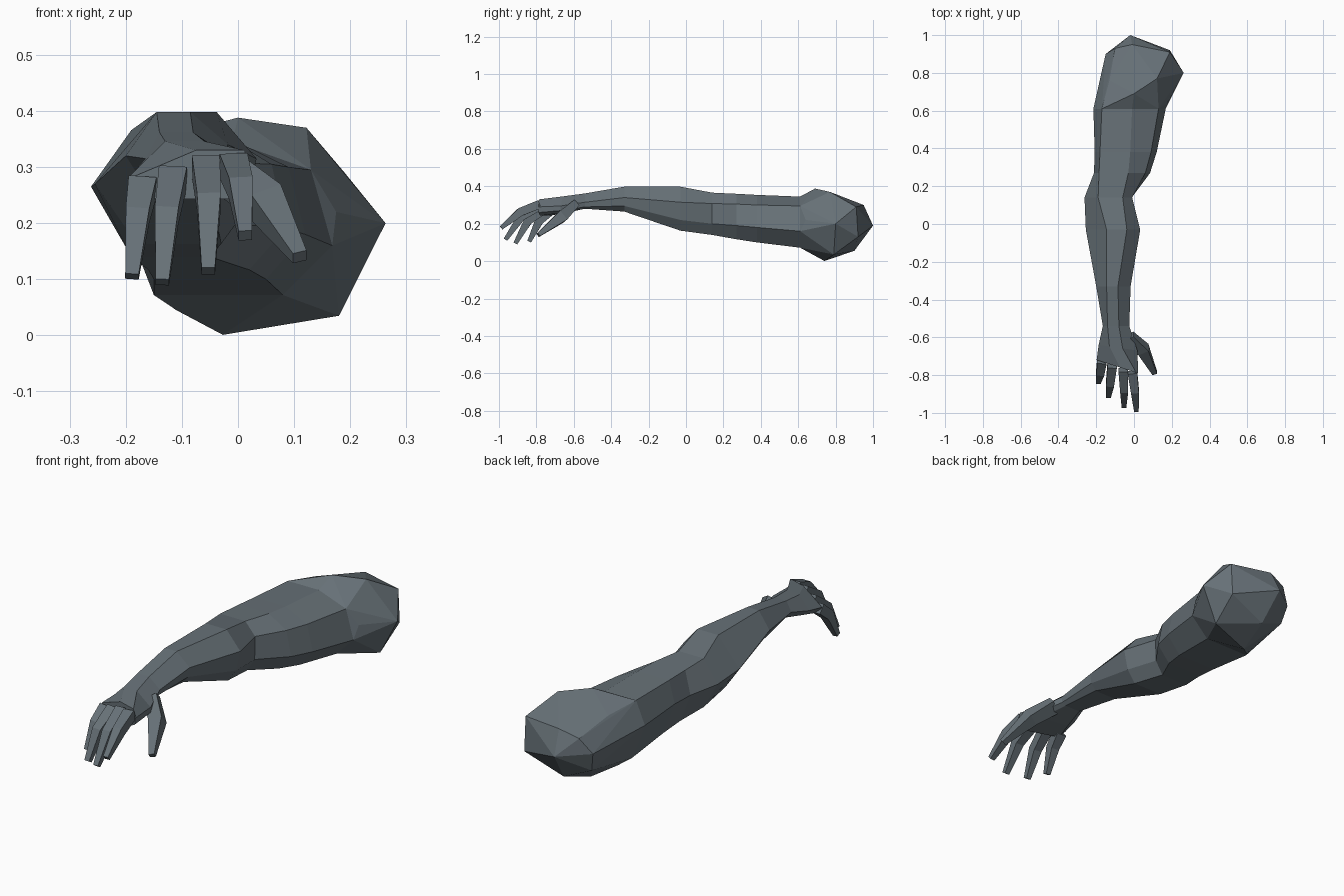
import bpy, bmesh
from mathutils import Vector

if "Cube" in bpy.data.objects:
    bpy.data.objects.remove(bpy.data.objects["Cube"])

skin = bpy.data.materials.new("slate grey")
skin.diffuse_color = (0.135, 0.165, 0.185, 1)
skin.use_nodes = True
skin.node_tree.nodes["Principled BSDF"].inputs["Base Color"].default_value = skin.diffuse_color


def finish(bm, name):
    bmesh.ops.recalc_face_normals(bm, faces=bm.faces)
    me = bpy.data.meshes.new(name)
    bm.to_mesh(me)
    bm.free()
    me.materials.append(skin)
    ob = bpy.data.objects.new(name, me)
    bpy.context.collection.objects.link(ob)
    return ob


def loft(name, rings):
    """Skin a list of equal-length point rings and cap both ends."""
    bm = bmesh.new()
    loops = [[bm.verts.new(p) for p in r] for r in rings]
    n = len(loops[0])
    for a, b in zip(loops, loops[1:]):
        for i in range(n):
            j = (i + 1) % n
            bm.faces.new((a[i], a[j], b[j], b[i]))
    bm.faces.new(loops[0])
    bm.faces.new(loops[-1])
    return finish(bm, name)


def section(y, left, right, low, top, bottom, skew=0.0):
    """Seven-sided slice: left, right and lower right (x,z); top, bottom (x1,x2,z)."""
    pts = [left, (top[0], top[2]), (top[1], top[2]), right, low,
           (bottom[1], bottom[2]), (bottom[0], bottom[2])]
    width = right[0] - left[0]
    return [(x, y + skew * (right[0] - x) / width, z) for x, z in pts]


def finger(name, path, widths, depths):
    """Tapered four-sided digit following a bent path."""
    path = [Vector(p) for p in path]
    rings = []
    for i, p in enumerate(path):
        d = (path[min(i + 1, len(path) - 1)] - path[max(i - 1, 0)]).normalized()
        side = (Vector((1, 0, 0)) - d * d.x).normalized()
        up = side.cross(d)
        w, h = widths[i] / 2, depths[i] / 2
        rings.append([p + side * w * a + up * h * b
                      for a, b in ((-1, -1), (1, -1), (1, 1), (-1, 1))])
    return loft(name, rings)


# Upper arm, elbow, forearm and palm in one sleeve
armpit = section(.61, (-.215, .24), (.13, .295), (.168, .16), (-.17, -.01, .345), (-.15, .08, .072))
loft("arm_and_palm", [
    armpit,
    section(.38, (-.208, .25), (.09, .30), (.12, .18), (-.18, -.02, .354), (-.15, .05, .10)),
    section(.27, (-.212, .25), (.06, .305), (.085, .19), (-.185, -.03, .36), (-.16, .02, .117)),
    section(.14, (-.262, .265), (-.01, .308), (-.012, .2), (-.19, -.06, .366), (-.19, -.05, .14)),
    section(-.03, (-.255, .27), (.033, .315), (.012, .22), (-.145, -.038, .398), (-.18, -.03, .163)),
    section(-.33, (-.20, .32), (-.018, .34), (-.025, .295), (-.145, -.085, .398), (-.165, -.05, .265)),
    section(-.54, (-.165, .315), (-.025, .315), (-.03, .29), (-.14, -.08, .362), (-.13, -.05, .28)),
    section(-.67, (-.187, .29), (.018, .295), (.018, .27), (-.13, -.06, .346), (-.15, -.01, .258), .03),
    section(-.79, (-.198, .278), (.022, .29), (.02, .26), (-.075, .012, .33), (-.17, -.01, .243), .07),
])

# Rounded shoulder: hull of a faceted ball blended into the end of the arm
bm = bmesh.new()
for p in armpit + [
        (-.02, 1.0, .19), (-.15, .90, .20), (-.17, .75, .25), (-.13, .76, .32),
        (0, .69, .388), (.122, .77, .37), (-.01, .95, .30), (.19, .91, .29),
        (.263, .80, .20), (.175, .64, .22), (.19, .92, .13), (.18, .79, .035),
        (-.027, .74, .001), (0, .90, .055), (-.11, .66, .045), (-.13, .88, .11),
        (-.10, .93, .27)]:
    bm.verts.new(p)
bmesh.ops.convex_hull(bm, input=bm.verts)
loose = [v for v in bm.verts if not v.link_faces]
bmesh.ops.delete(bm, geom=loose, context='VERTS')
finish(bm, "shoulder")

# Fingers: knuckle flush with the palm edge, middle bend and tip
digits = {
    "index_finger": [(-.008, -.785, .303), (.005, -.885, .263), (.013, -.988, .178)],
    "middle_finger": [(-.057, -.772, .301), (-.052, -.88, .238), (-.053, -.965, .115)],
    "ring_finger": [(-.116, -.75, .283), (-.127, -.845, .215), (-.135, -.912, .095)],
    "little_finger": [(-.170, -.725, .266), (-.179, -.785, .215), (-.189, -.838, .105)],
}
for name, path in digits.items():
    finger(name, path, (.05, .042, .024), (.046, .045, .022))

# Thumb splayed off the palm
finger("thumb", [(-.03, -.60, .298), (.050, -.665, .237), (.110, -.79, .140)],
       (.07, .06, .026), (.04, .06, .022))
